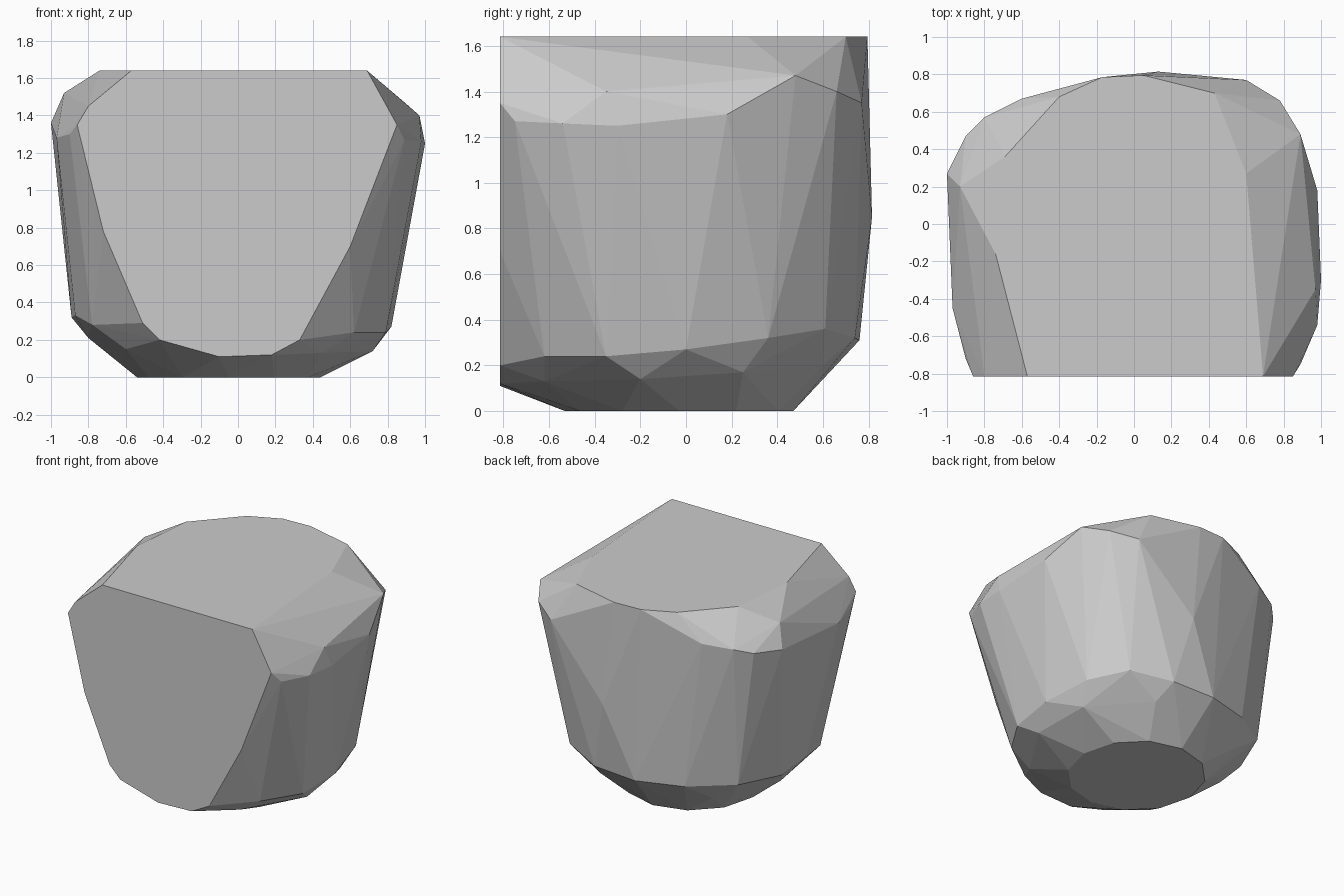
import bpy, bmesh, math

FRONT = -0.815
TOP = 1.64

# Flat cut front face (x, z)
front = [(-0.57, TOP), (-0.8, 1.45), (-0.86, 1.35), (-0.72, 0.78), (-0.51, 0.29),
         (-0.42, 0.2), (-0.1, 0.11), (0.18, 0.12), (0.33, 0.2), (0.6, 0.7),
         (0.85, 1.35), (0.69, TOP)]

# Rim of the flat top behind the front edge (x, y)
top = [(-0.74, -0.16), (-0.69, 0.36), (-0.4, 0.68), (-0.17, 0.785),
       (0.05, 0.795), (0.43, 0.7), (0.6, 0.27)]

# Uneven shoulder where the body is widest (x, y, z)
shoulder = [(-0.9, -0.72, 1.3), (-0.97, -0.45, 1.28), (-1.0, 0.27, 1.36),
            (-0.93, 0.2, 1.52), (-0.9, 0.47, 1.38), (-0.8, 0.57, 1.42),
            (-0.6, 0.67, 1.45), (0.13, 0.815, 0.85), (0.6, 0.77, 1.35),
            (0.78, 0.66, 1.4), (0.89, 0.48, 1.47), (0.98, 0.18, 1.3),
            (0.97, -0.35, 1.4), (1.0, -0.3, 1.25), (0.98, -0.54, 1.26),
            (0.89, -0.75, 1.27)]

# Lower end of the walls (x, y, z)
lower = [(-0.78, -0.5, 0.28), (-0.87, -0.2, 0.33), (-0.89, 0.12, 0.32),
         (-0.76, 0.46, 0.34), (-0.45, 0.66, 0.32), (-0.1, 0.76, 0.31),
         (0.25, 0.74, 0.32), (0.55, 0.61, 0.36), (0.74, 0.36, 0.32),
         (0.82, 0.0, 0.27), (0.79, -0.35, 0.24), (0.62, -0.62, 0.24)]

# Bevel between walls and base (x, y, z)
bevel = [(-0.8, 0.0, 0.21), (-0.6, -0.55, 0.15), (0.45, -0.62, 0.13),
         (0.72, -0.2, 0.14), (0.68, 0.25, 0.17), (0.3, 0.6, 0.2), (-0.55, 0.47, 0.19)]

# Small flat base
base = [(-0.05 + 0.49 * math.cos(a), -0.03 + 0.5 * math.sin(a), 0)
        for a in (math.tau * i / 12 for i in range(12))]

points = ([(x, FRONT, z) for x, z in front] + [(x, y, TOP) for x, y in top]
          + shoulder + lower + bevel + base)

# Faceted boulder wrapped around the points
bm = bmesh.new()
for p in points:
    bm.verts.new(p)
hull = bmesh.ops.convex_hull(bm, input=bm.verts[:])
loose = {v for v in hull["geom_interior"] + hull["geom_unused"]
         if isinstance(v, bmesh.types.BMVert) and not v.link_faces}
bmesh.ops.delete(bm, geom=list(loose), context="VERTS")
bmesh.ops.dissolve_limit(bm, angle_limit=math.radians(1), verts=bm.verts[:], edges=bm.edges[:])
bmesh.ops.recalc_face_normals(bm, faces=bm.faces[:])

mesh = bpy.data.meshes.new("boulder")
bm.to_mesh(mesh)
bm.free()
stone = bpy.data.materials.new("stone grey")
stone.diffuse_color = (0.6, 0.6, 0.6, 1)
mesh.materials.append(stone)
bpy.context.collection.objects.link(bpy.data.objects.new("boulder", mesh))
